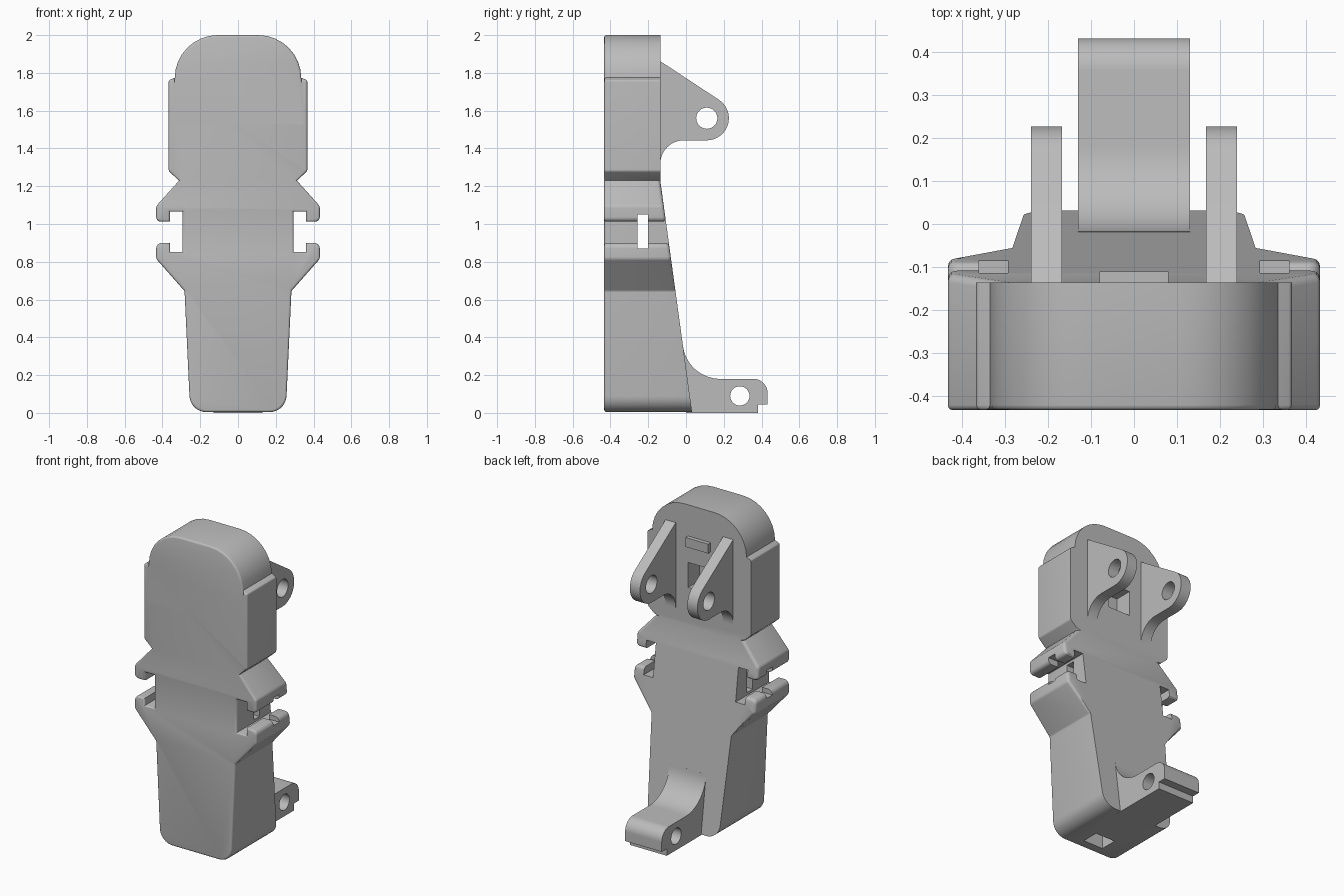
import bpy, bmesh, math
from mathutils import Vector

if "Cube" in bpy.data.objects:
    bpy.data.objects.remove(bpy.data.objects["Cube"])

FRONT, BACK, WAIST = -0.433, -0.136, 1.23

grey = bpy.data.materials.new("plain_grey")
grey.use_nodes = True
grey.diffuse_color = (0.5, 0.5, 0.5, 1)
grey.node_tree.nodes["Principled BSDF"].inputs["Base Color"].default_value = (0.5, 0.5, 0.5, 1)


def rounded(points, seg=8):
    """Outline from (a, b, radius) corners."""
    out = []
    for i, (a, b, r) in enumerate(points):
        p = Vector((a, b))
        if r == 0:
            out.append(p)
            continue
        u = (Vector(points[i - 1][:2]) - p).normalized()
        v = (Vector(points[(i + 1) % len(points)][:2]) - p).normalized()
        half = u.angle(v) / 2
        c = p + (u + v).normalized() * r / math.sin(half)
        s, e = p + u * r / math.tan(half) - c, p + v * r / math.tan(half) - c
        start = math.atan2(s.y, s.x)
        turn = (math.atan2(e.y, e.x) - start + math.pi) % math.tau - math.pi
        for k in range(seg + 1):
            t = start + turn * k / seg
            out.append(c + Vector((math.cos(t), math.sin(t))) * r)
    return out


def prism_mesh(outline, near, far):
    """Closed prism; near and far map an outline point to 3D."""
    bm = bmesh.new()
    a = [bm.verts.new(near(p)) for p in outline]
    b = [bm.verts.new(far(p)) for p in outline]
    caps = bm.faces.new(a), bm.faces.new(b)
    n = len(a)
    for i in range(n):
        j = (i + 1) % n
        bm.faces.new((a[i], a[j], b[j], b[i]))
    bmesh.ops.recalc_face_normals(bm, faces=bm.faces)
    return bm, a, b, caps


def finish(name, bm):
    bmesh.ops.recalc_face_normals(bm, faces=bm.faces)
    mesh = bpy.data.meshes.new(name)
    bm.to_mesh(mesh)
    bm.free()
    mesh.materials.append(grey)
    ob = bpy.data.objects.new(name, mesh)
    bpy.context.collection.objects.link(ob)
    return ob


def side_prism(name, outline, x0, x1):
    bm = prism_mesh(outline, lambda p: (x0, p.x, p.y), lambda p: (x1, p.x, p.y))[0]
    return finish(name, bm)


def box(name, lo, hi):
    outline = [Vector(c) for c in ((lo[1], lo[2]), (hi[1], lo[2]), (hi[1], hi[2]), (lo[1], hi[2]))]
    return side_prism(name, outline, lo[0], hi[0])


def pin_hole(y, z, r):
    ring = [Vector((y + r * math.cos(k * math.tau / 32), z + r * math.sin(k * math.tau / 32)))
            for k in range(32)]
    return side_prism("hole_cutter", ring, -0.5, 0.5)


def cut(ob, cutter):
    cutter.hide_render = True
    mod = ob.modifiers.new("cut", 'BOOLEAN')
    mod.operation, mod.solver, mod.object = 'DIFFERENCE', 'EXACT', cutter
    bpy.context.view_layer.objects.active = ob
    bpy.ops.object.modifier_apply(modifier=mod.name)
    bpy.data.objects.remove(cutter)


# Main body: mirrored front outline with hooked side lugs
half = [(0.335, 2, 0.228), (0.335, 1.775, 0), (0.367, 1.76, 0.012), (0.367, 1.28, 0.02),
        (0.312, WAIST, 0), (0.433, 1.095, 0.03), (0.433, 1.012, 0.025), (0.36, 1.012, 0),
        (0.36, 1.065, 0), (0.293, 1.065, 0), (0.293, 0.853, 0), (0.36, 0.853, 0),
        (0.36, 0.9, 0), (0.433, 0.9, 0.03), (0.433, 0.815, 0.03), (0.283, 0.645, 0.02),
        (0.253, 0.004, 0.09)]
corners = half + [(-x, z, r) for x, z, r in reversed(half)]


def back_y(z):
    return BACK + 0.137 * max(0, WAIST - z)


bm, front, back, caps = prism_mesh(rounded(corners), lambda p: (p.x, FRONT, p.y),
                                   lambda p: (p.x, back_y(p.y), p.y))
waist = [v for v in back if abs(v.co.z - WAIST) < 1e-4 and abs(abs(v.co.x) - 0.312) < 1e-4]
bmesh.utils.face_split(caps[1], waist[0], waist[1])
back_set, front_set = set(back), set(front)
front_edges = [e for e in bm.edges if all(v in front_set for v in e.verts)]
lug_edges = [e for e in bm.edges if all(v in back_set for v in e.verts)
             and max(abs(v.co.x) for v in e.verts) > 0.4
             and e.verts[0].co.x * e.verts[1].co.x > 0]
bmesh.ops.bevel(bm, geom=front_edges, offset=0.012, segments=3, profile=0.5, affect='EDGES')
bmesh.ops.bevel(bm, geom=[e for e in lug_edges if e.is_valid], offset=0.018, segments=3,
                profile=0.5, affect='EDGES')
body = finish("body", bm)

# Side slot, rear pocket and underside pocket
cut(body, box("slot_cutter", (-0.5, -0.258, 0.87), (0.5, -0.2, 1.05)))
cut(body, box("rear_cutter", (-0.08, -0.25, 1.47), (0.08, 0, 1.63)))
cut(body, box("base_cutter", (-0.07, -0.37, -0.1), (0.07, -0.26, 0.1)))

# Small tab above the rear pocket
tab = box("rear_tab", (-0.08, BACK - 0.02, 1.74), (0.08, -0.11, 1.8))

# Pair of rear hinge ears
tip = [(0.11 + 0.117 * math.cos(t), 1.56 + 0.117 * math.sin(t), 0)
       for t in (math.radians(57 - 147 * k / 20) for k in range(21))]
ear_outline = rounded([(-0.16, 1.862, 0), (BACK, 1.862, 0)] + tip +
                      [(BACK, 1.443, 0.125), (BACK, 1.31, 0), (-0.16, 1.31, 0)], 12)
ears = []
for label, sign in (("left", 1), ("right", -1)):
    ear = side_prism(label + "_hinge_ear", ear_outline, sign * 0.168, sign * 0.24)
    cut(ear, pin_hole(0.11, 1.56, 0.056))
    ears.append(ear)

# Lower hinge foot with a stepped toe
foot = side_prism("hinge_foot", rounded([
    (-0.04, 0.37, 0), (-0.018, 0.37, 0), (0.003, 0.18, 0.2), (0.432, 0.18, 0.075),
    (0.432, 0.045, 0), (0.38, 0.045, 0), (0.38, 0, 0), (0, 0, 0)], 14), -0.13, 0.13)
cut(foot, pin_hole(0.285, 0.09, 0.051))

# Smooth the rounded surfaces, keep edges crisp
bpy.ops.object.select_all(action='DESELECT')
for ob in [body, tab, foot] + ears:
    ob.select_set(True)
bpy.context.view_layer.objects.active = body
bpy.ops.object.shade_smooth_by_angle(angle=math.radians(32))
